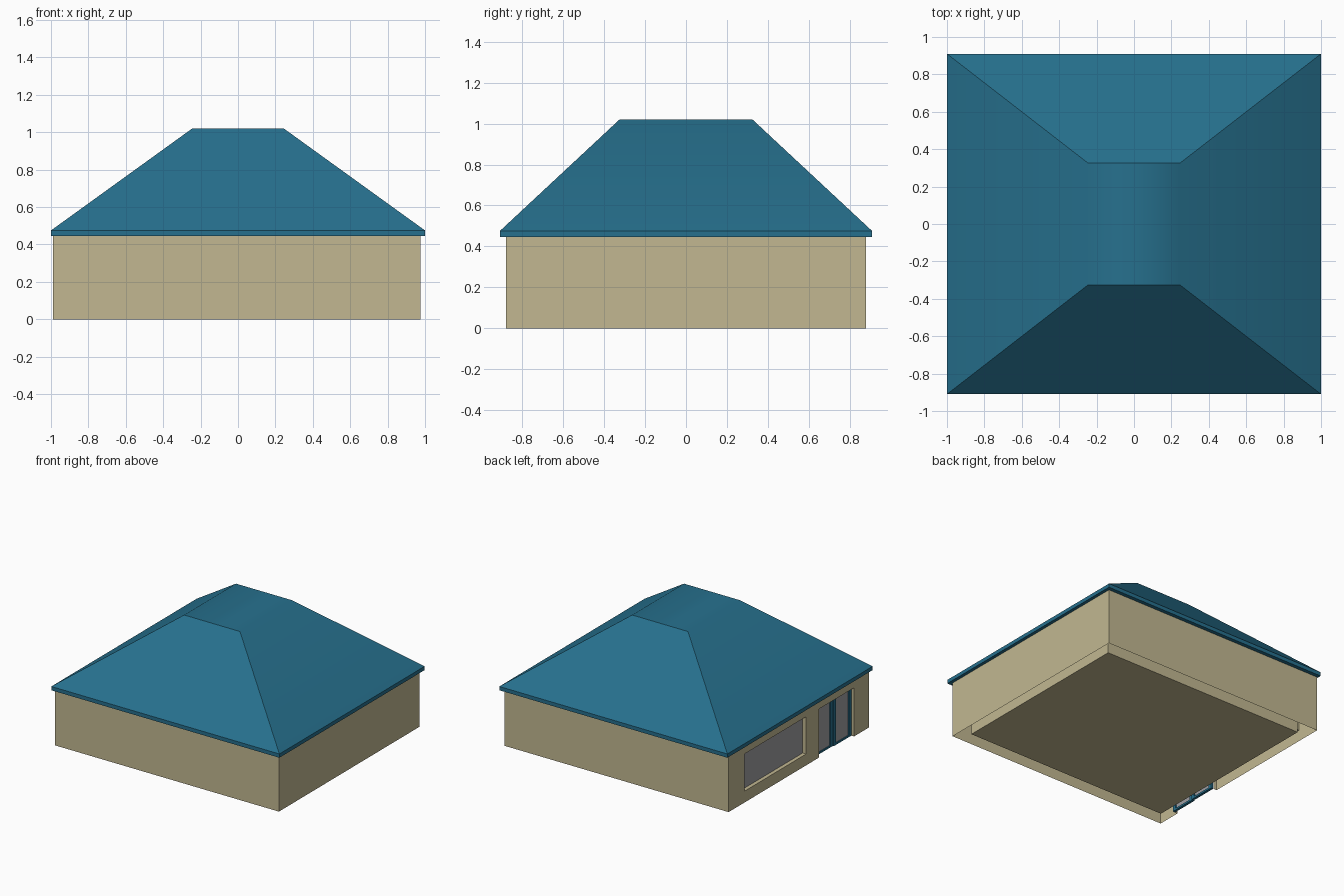
import bpy
import bmesh

cube = bpy.data.objects.get("Cube")
if cube:
    bpy.data.objects.remove(cube, do_unlink=True)


def material(name, srgb):
    colour = [((c + 0.055) / 1.055) ** 2.4 for c in srgb] + [1.0]
    mat = bpy.data.materials.new(name)
    mat.use_nodes = True
    mat.diffuse_color = colour
    bsdf = next(n for n in mat.node_tree.nodes if n.type == 'BSDF_PRINCIPLED')
    bsdf.inputs["Base Color"].default_value = colour
    return mat


BEIGE = material("beige wall", (0.76, 0.72, 0.57))
BLUE = material("blue roof", (0.15, 0.44, 0.555))
GREY = material("grey glass", (0.62, 0.62, 0.635))


def finish(bm, name, mat):
    mesh = bpy.data.meshes.new(name)
    bm.to_mesh(mesh)
    bm.free()
    mesh.materials.append(mat)
    obj = bpy.data.objects.new(name, mesh)
    bpy.context.collection.objects.link(obj)
    return obj


def add_box(bm, x, y, z):
    """Add a box given (low, high) pairs on each axis."""
    box = bmesh.ops.create_cube(bm, size=1)
    for v in box["verts"]:
        for axis, (low, high) in enumerate((x, y, z)):
            v.co[axis] = high if v.co[axis] > 0 else low


def box(name, mat, x, y, z):
    bm = bmesh.new()
    add_box(bm, x, y, z)
    return finish(bm, name, mat)


def quad(bm, *points):
    return bm.faces.new([bm.verts.new(p) for p in points])


# Main sizes
RIGHT, LEFT, DEPTH = -0.99, 0.975, 0.88
EAVE, FASCIA, TOP = 0.445, 0.475, 1.02
REVEAL = 0.03
PANE = RIGHT + REVEAL
WINDOW = ((-0.09, 0.68), (0.09, 0.385))
DOOR = ((-0.69, -0.25), (0.0, 0.385))

# Outer walls: three plain sheets and one with a window and a door opening
bm = bmesh.new()
quad(bm, (RIGHT, -DEPTH, 0), (LEFT, -DEPTH, 0), (LEFT, -DEPTH, EAVE), (RIGHT, -DEPTH, EAVE))
quad(bm, (LEFT, -DEPTH, 0), (LEFT, DEPTH, 0), (LEFT, DEPTH, EAVE), (LEFT, -DEPTH, EAVE))
quad(bm, (LEFT, DEPTH, 0), (RIGHT, DEPTH, 0), (RIGHT, DEPTH, EAVE), (LEFT, DEPTH, EAVE))


def wall_piece(y0, y1, z0, z1):
    quad(bm, (RIGHT, y1, z0), (RIGHT, y0, z0), (RIGHT, y0, z1), (RIGHT, y1, z1))


(d0, d1), (_, door_top) = DOOR
(w0, w1), (sill, window_top) = WINDOW
wall_piece(-DEPTH, d0, 0, EAVE)
wall_piece(d0, d1, door_top, EAVE)
wall_piece(d1, w0, 0, EAVE)
wall_piece(w0, w1, 0, sill)
wall_piece(w0, w1, window_top, EAVE)
wall_piece(w1, DEPTH, 0, EAVE)

# Reveals around both openings
for (y0, y1), (z0, z1) in (WINDOW, DOOR):
    quad(bm, (RIGHT, y0, z0), (PANE, y0, z0), (PANE, y0, z1), (RIGHT, y0, z1))
    quad(bm, (PANE, y1, z0), (RIGHT, y1, z0), (RIGHT, y1, z1), (PANE, y1, z1))
    quad(bm, (RIGHT, y0, z1), (PANE, y0, z1), (PANE, y1, z1), (RIGHT, y1, z1))
    if z0 > 0:
        quad(bm, (PANE, y0, z0), (RIGHT, y0, z0), (RIGHT, y1, z0), (PANE, y1, z0))
bmesh.ops.remove_doubles(bm, verts=bm.verts, dist=0.0001)
finish(bm, "outer_walls", BEIGE)

# Inner room with its floor
box("inner_room", BEIGE, (-0.90, 0.89), (-0.77, 0.77), (0, EAVE - 0.01))

# Window pane
box("window_pane", GREY, (PANE, PANE + 0.008), *WINDOW)

# Sliding door: two glazed leaves in frames
BAR = 0.03
middle = (d0 + d1) / 2
for name, y0, y1, x in (("front_door_leaf", d0, middle, PANE),
                        ("back_door_leaf", middle, d1, PANE + 0.008)):
    bm = bmesh.new()
    span = (x - 0.006, x + 0.014)
    add_box(bm, span, (y0, y0 + BAR), (0, door_top))
    add_box(bm, span, (y1 - BAR, y1), (0, door_top))
    add_box(bm, span, (y0 + BAR, y1 - BAR), (0, BAR / 2))
    add_box(bm, span, (y0 + BAR, y1 - BAR), (door_top - BAR / 2, door_top))
    finish(bm, name + "_frame", BLUE)
    box(name + "_glass", GREY, (x, x + 0.006), (y0 + BAR, y1 - BAR),
        (BAR / 2, door_top - BAR / 2))

# Hipped roof: fascia band, four slopes and a flat top
bm = bmesh.new()
rings = []
for hx, hy, z in ((1, 0.91, EAVE), (1, 0.91, FASCIA), (0.245, 0.325, TOP)):
    rings.append([bm.verts.new((sx * hx, sy * hy, z))
                  for sx, sy in ((-1, -1), (1, -1), (1, 1), (-1, 1))])
for low, high in zip(rings, rings[1:]):
    for i in range(4):
        j = (i + 1) % 4
        bm.faces.new((low[i], low[j], high[j], high[i]))
bm.faces.new(rings[0][::-1])
bm.faces.new(rings[2])
bm.normal_update()

# Side slopes blend softly into the flat top; every other edge is crisp
for face in bm.faces:
    face.smooth = face.normal.z > 0.1
for edge in bm.edges:
    a, b = edge.verts
    edge.smooth = min(a.co.z, b.co.z) > 1 and abs(a.co.x - b.co.x) < 0.01
roof = finish(bm, "roof", BLUE)
weighted = roof.modifiers.new("soft_ridge", 'WEIGHTED_NORMAL')
weighted.keep_sharp = True
